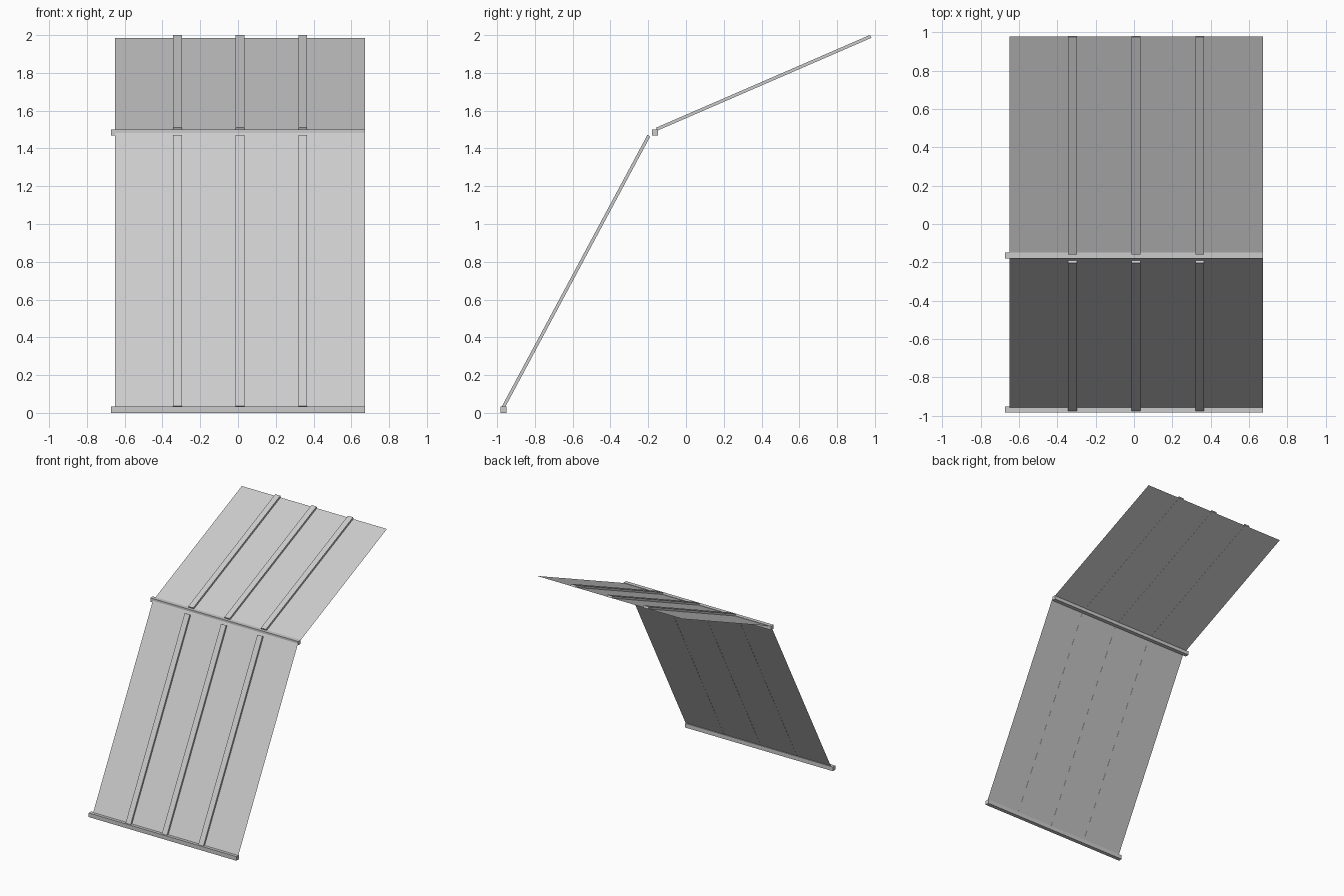
import bpy
import bmesh
from mathutils import Vector, Matrix

cube = bpy.data.objects.get("Cube")
if cube:
    bpy.data.objects.remove(cube, do_unlink=True)

grey = bpy.data.materials.new("plain grey")
grey.use_nodes = True
grey.diffuse_color = (0.6, 0.6, 0.6, 1)
grey.node_tree.nodes["Principled BSDF"].inputs["Base Color"].default_value = grey.diffuse_color


def finish(name, bm):
    mesh = bpy.data.meshes.new(name)
    bm.to_mesh(mesh)
    bm.free()
    mesh.materials.append(grey)
    obj = bpy.data.objects.new(name, mesh)
    bpy.context.collection.objects.link(obj)


def box(name, low, high, frame=Matrix()):
    """Box between two corners, placed in the given frame."""
    low, high = Vector(low), Vector(high)
    bm = bmesh.new()
    bmesh.ops.create_cube(bm, size=1)
    for v in bm.verts:
        v.co = frame @ ((low + high) / 2 + v.co * (high - low))
    finish(name, bm)


def slope_frame(start, end):
    """Frame with local y running up the slope and local z facing outward."""
    run = (end - start).normalized()
    across = Vector((1, 0, 0))
    frame = Matrix((across, run, across.cross(run))).transposed().to_4x4()
    frame.translation = start
    return frame


HALF = 0.673
LEFT_EDGE = -0.65
BATTEN_X = (-0.32, 0.011, 0.343)
BATTEN_WIDTH = 0.046
eave = Vector((0, -0.96, 0.028))
fold = Vector((0, -0.18, 1.483))
ridge = Vector((0, 0.978, 1.985))

# Two sloping sheets, each with three raised battens
for name, start, end, trim_start, trim_end in (
        ("lower", eave, fold, 0, 0.022), ("upper", fold, ridge, 0.03, -0.003)):
    frame = slope_frame(start, end)
    length = (end - start).length
    bm = bmesh.new()
    corners = ((LEFT_EDGE, 0), (HALF, 0), (HALF, length), (LEFT_EDGE, length))
    bm.faces.new([bm.verts.new(frame @ Vector((x, y, 0))) for x, y in corners])
    finish(name + "_sheet", bm)
    for i, x in enumerate(BATTEN_X):
        box(f"{name}_batten_{i + 1}",
            (x - BATTEN_WIDTH / 2, trim_start, -0.001),
            (x + BATTEN_WIDTH / 2, length - trim_end, 0.016), frame)

# Horizontal rails at the foot and along the fold
box("foot_rail", (-HALF, -0.982, 0), (HALF, -0.95, 0.034))
box("fold_rail", (-HALF, -0.18, 1.468), (HALF, -0.148, 1.5))
